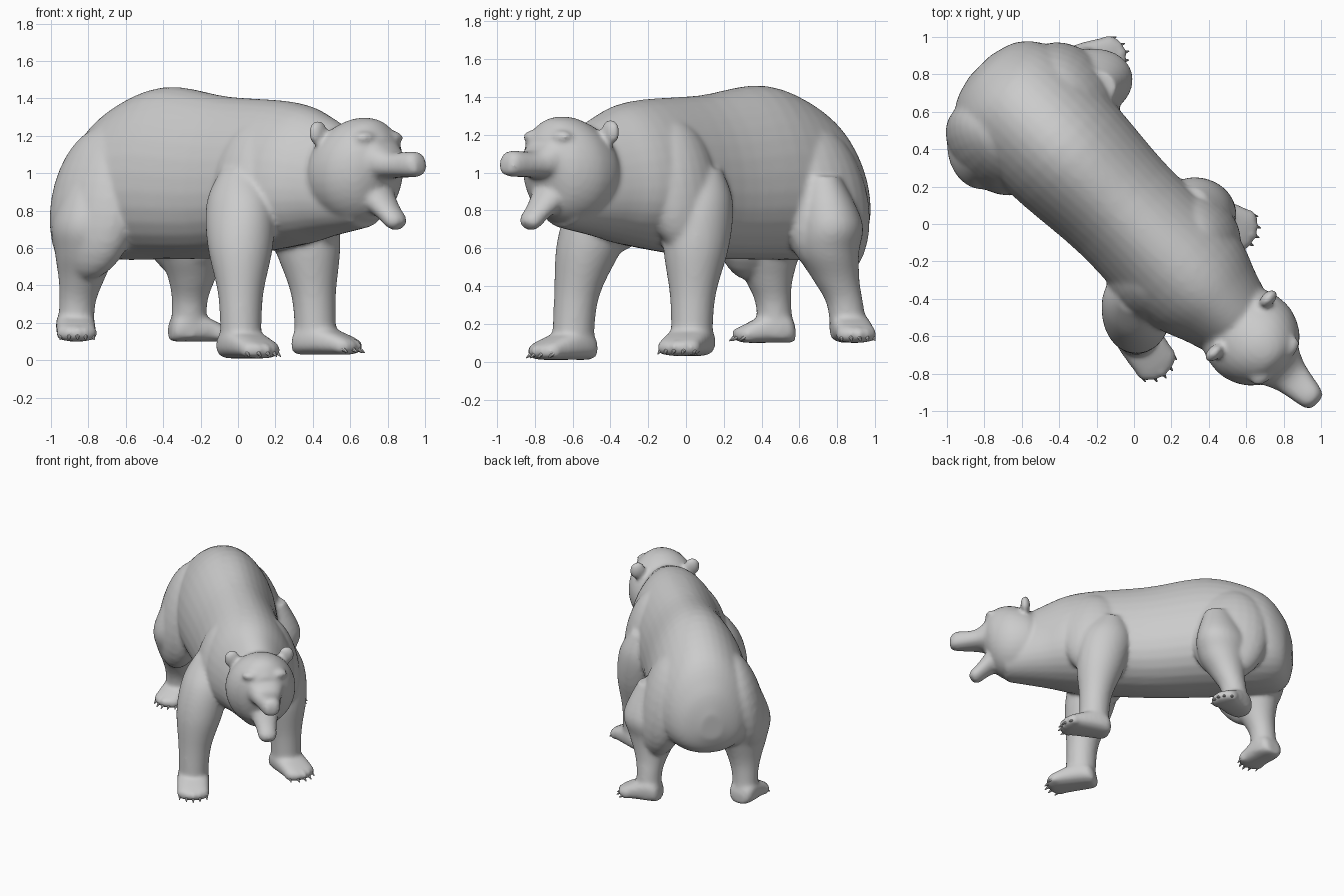
import bpy, bmesh, math
from mathutils import Vector, Matrix

if "Cube" in bpy.data.objects:
    bpy.data.objects.remove(bpy.data.objects["Cube"])

Z = Vector((0, 0, 1))
FWD = Vector((1, -1, 0)).normalized()    # the animal stands diagonally
SIDE = Z.cross(FWD)
MID = SIDE * .015
skin = bmesh.new()


def spline(rows, n=5):
    """Catmull-Rom interpolation of rows of numbers."""
    out = []
    for i in range(len(rows) - 1):
        p = [rows[max(0, min(len(rows) - 1, i + k))] for k in (-1, 0, 1, 2)]
        for j in range(n):
            t = j / n
            out.append([b + ((c - a) * t + (2 * a - 5 * b + 4 * c - d) * t * t
                             + (3 * b - a - 3 * c + d) * t ** 3) / 2 for a, b, c, d in zip(*p)])
    return out + [list(rows[-1])]


def loft(rings, n=32, taper=0, power=1):
    """Closed skin through rings of (centre, half width vector, half height vector)."""
    loops = []
    for c, u, v in rings:
        loop = []
        for k in range(n):
            ca, sa = (f(2 * math.pi * k / n) for f in (math.cos, math.sin))
            x = math.copysign(abs(ca) ** power, ca) * (1 - taper * sa)
            y = math.copysign(abs(sa) ** power, sa)
            loop.append(skin.verts.new(c + u * x + v * y))
        loops.append(loop)
    for a, b in zip(loops, loops[1:]):
        for k in range(n):
            skin.faces.new((a[k], a[k - 1], b[k - 1], b[k]))
    skin.faces.new(loops[0])
    skin.faces.new(loops[-1])


def trunk(rows, origin=MID, fwd=FWD, **kw):
    """Rows of (forward, half width, bottom z, top z)."""
    side = Z.cross(fwd)
    loft([(origin + fwd * s + Z * (zb + zt) / 2, side * w, Z * (zt - zb) / 2)
          for s, w, zb, zt in spline(rows)], **kw)


def blob(centre, radii, fwd=FWD, roll=0):
    """Ellipsoid with radii along forward, sideways and up."""
    rot = Matrix.Rotation(math.atan2(fwd.y, fwd.x), 4, 'Z') @ Matrix.Rotation(roll, 4, 'X')
    bmesh.ops.create_uvsphere(skin, u_segments=24, v_segments=16, radius=1,
                              matrix=Matrix.Translation(centre) @ rot @ Matrix.Diagonal((*radii, 1)))


def at(s, t, z):
    return FWD * s + SIDE * t + Z * z


# Barrel, rump and neck
trunk([(-1.18, .08, .72, .92), (-1.12, .24, .59, 1.11), (-.95, .345, .54, 1.32),
       (-.57, .36, .54, 1.46), (-.1, .325, .55, 1.41), (.4, .33, .61, 1.38),
       (.66, .25, .66, 1.3), (.95, .16, .71, 1.15)], taper=.2, power=.95)

# Skull and cheeks
trunk([(.69, .15, .82, 1.16), (.75, .235, .755, 1.235), (.9, .258, .72, 1.295),
       (1.03, .205, .78, 1.28), (1.11, .11, .95, 1.19)])

# Upper muzzle and nose
trunk([(.95, .18, .93, 1.22), (1.07, .145, .96, 1.19), (1.18, .1, .975, 1.115),
       (1.33, .068, .98, 1.115), (1.37, .04, 1, 1.06)], power=.85)

# Open lower jaw, sloping down
axis = (FWD * 1.1 - Z).normalized()
loft([(MID + FWD * .99 + Z * .915 + axis * d, SIDE * w, SIDE.cross(axis) * w * .75)
      for d, w in spline([(0, .13), (.17, .08), (.26, .068), (.295, .04)])])

# Ears, brows, shoulders and haunches
for sgn in (-1, 1):
    blob(at(.79, .02 + sgn * .205, 1.215), (.036, .06, .068))
    blob(at(1.05, .015 + sgn * .1, 1.19), (.05, .07, .035))
    blob(at(.28, .02 + sgn * .215, .93), (.235, .165, .36), roll=sgn * .2)
    blob(at(-.78 + sgn * .04, .015 + sgn * .27, .84), (.29, .18, .42), roll=sgn * .22)

# Shared leg shapes: rows of (height, share of lean, forward radius, side radius)
FRONT = [(1.02, 1.3, .1, .1), (.85, 1, .19, .17), (.62, .55, .18, .175),
         (.34, .12, .118, .12), (.06, 0, .112, .108)]
BACK = [(.98, 1.3, .13, .1), (.74, 1, .23, .18), (.58, 1, .19, .165),
        (.43, .6, .125, .122), (.3, .2, .094, .097), (.12, 0, .1, .099)]


def leg(name, shape, ankle, lean, heading, floor, w):
    """Leg leaning into the body, with a paw, toes and claws."""
    o, lean = Vector((*ankle, 0)), Vector((*lean, 0))
    f = Matrix.Rotation(math.radians(heading), 3, 'Z') @ Vector((1, 0, 0))
    s = Z.cross(f)
    loft([(o + lean * k + Z * z, f * a, s * b) for z, k, a, b in spline(shape)])
    o.z = floor
    toe = w * 2.03
    trunk([(-w, w * .5, .01, .08), (-w * .75, w * .85, 0, .14), (0, w, 0, .17),
           (toe - .05, w * .97, 0, .1), (toe - .01, w * .75, .01, .07)], o, f, power=.75)
    claws = bmesh.new()
    for k in range(-2, 3):
        p = o + s * (k * w * .4) + f * (toe - .015 - .012 * k * k) + Z * .045
        blob(p, (.04, .026, .04), f)
        aim = (f + s * .08 * k - Z * .7).normalized()
        turn = Z.rotation_difference(aim).to_matrix().to_4x4()
        bmesh.ops.create_cone(claws, cap_ends=True, segments=8, radius1=.015, radius2=.003,
                              depth=.045, matrix=Matrix.Translation(p + aim * .038) @ turn)
    me = bpy.data.meshes.new(name + "_claws")
    claws.to_mesh(me)
    claws.free()
    bpy.context.collection.objects.link(bpy.data.objects.new(name + "_claws", me))


leg("front_right", FRONT, (.015, -.6), (-.005, .17), -55, .01, .118)
leg("front_left", FRONT, (.415, .03), (-.085, .045), -22, .03, .118)
leg("back_right", BACK, (-.87, .475), (.055, -.06), -87, .1, .104)
leg("back_left", BACK, (-.265, .865), (.03, -.115), 14, .1, .104)

# Fuse all parts into one smooth hide
bmesh.ops.recalc_face_normals(skin, faces=skin.faces)
mesh = bpy.data.meshes.new("bear_body")
skin.to_mesh(mesh)
skin.free()
body = bpy.data.objects.new("bear_body", mesh)
bpy.context.collection.objects.link(body)
fuse = body.modifiers.new("fuse", 'REMESH')
fuse.mode = 'VOXEL'
fuse.voxel_size = .014
soften = body.modifiers.new("soften", 'SMOOTH')
soften.iterations = 10
bpy.context.view_layer.objects.active = body
body.select_set(True)
for mod in ("fuse", "soften"):
    bpy.ops.object.modifier_apply(modifier=mod)
bpy.ops.object.shade_smooth()
